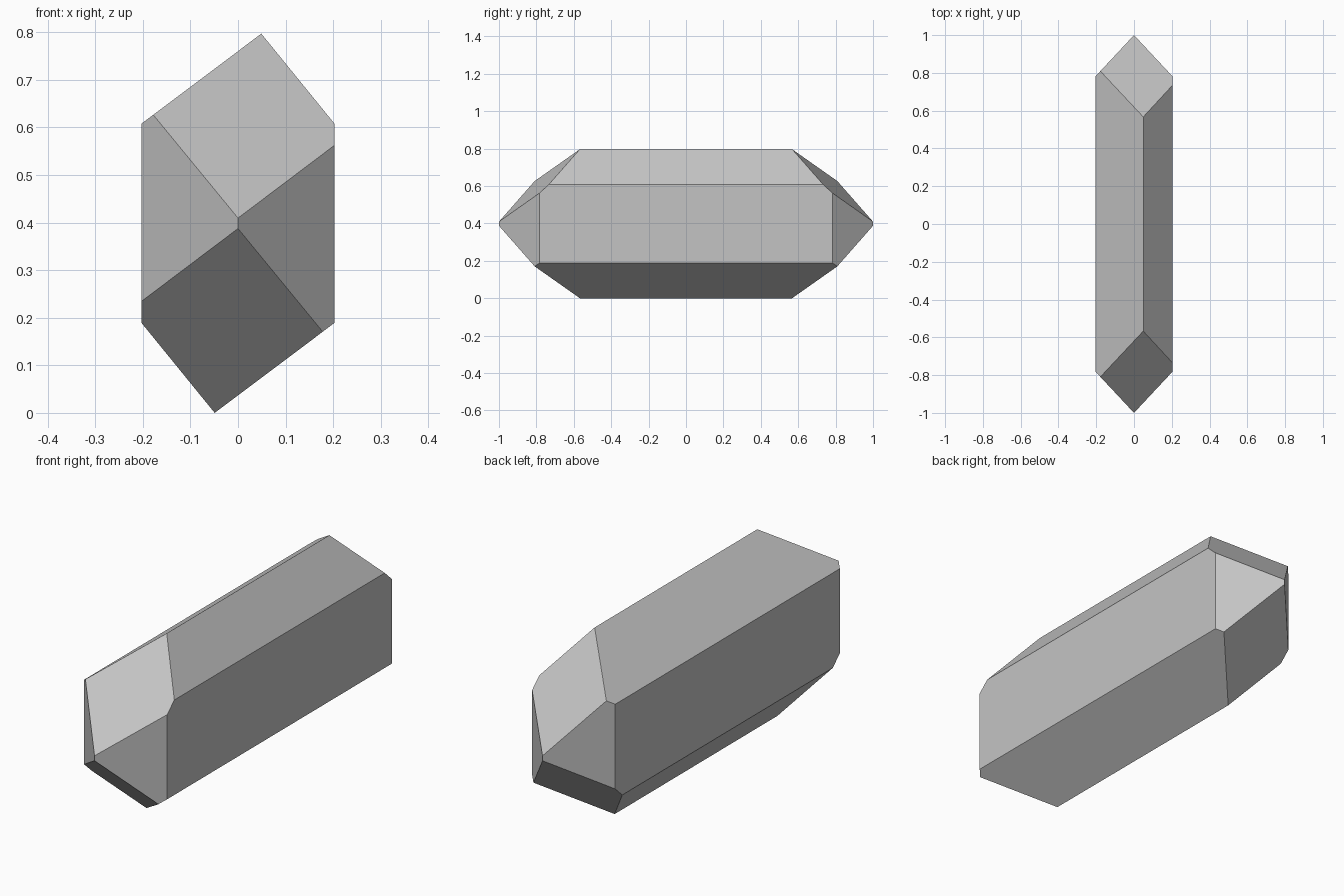
import bpy, bmesh
from mathutils import Vector

cube = bpy.data.objects.get("Cube")
if cube:
    bpy.data.objects.remove(cube, do_unlink=True)

HEIGHT = 0.797
WIDTH = 0.2027
TIP = 1.0


def turned(p):
    """Half turn about the long axis of the crystal."""
    return (-p[0], HEIGHT - p[1])


# Material
grey = bpy.data.materials.new("stone grey")
grey.use_nodes = True
colour = (0.55, 0.55, 0.55, 1)
grey.diffuse_color = colour
grey.node_tree.nodes["Principled BSDF"].inputs["Base Color"].default_value = colour

# Skewed six-sided prism along y
half = [(WIDTH, 0.189), (WIDTH, 0.608), (0.049, HEIGHT)]
profile = half + [turned(p) for p in half]
bm = bmesh.new()
base = bm.faces.new([bm.verts.new((x, -TIP, z)) for x, z in profile])
grown = bmesh.ops.extrude_face_region(bm, geom=[base], use_keep_orig=True)
moved = [v for v in grown["geom"] if isinstance(v, bmesh.types.BMVert)]
bmesh.ops.translate(bm, verts=moved, vec=(0, 2 * TIP, 0))

# Four slanted facets at each end, meeting in a short vertical ridge
RIDGE_TOP = 0.4095
roof = Vector((-0.177, 0.191, 0.217)).cross(Vector((0.049, 0.433, HEIGHT - RIDGE_TOP)))
if roof.z < 0:
    roof.negate()
side = Vector((0.217, -WIDTH, 0))
facets = [
    (RIDGE_TOP, roof),
    (HEIGHT - RIDGE_TOP, Vector((-roof.x, roof.y, -roof.z))),
    (RIDGE_TOP, side),
    (RIDGE_TOP, Vector((-side.x, side.y, 0))),
]
for end in (1, -1):
    for z, n in facets:
        cut = bmesh.ops.bisect_plane(
            bm, geom=bm.verts[:] + bm.edges[:] + bm.faces[:], dist=1e-5,
            plane_co=(0, -TIP * end, z), plane_no=(n.x, n.y * end, n.z),
            clear_outer=True)
        rim = [e for e in cut["geom_cut"] if isinstance(e, bmesh.types.BMEdge)]
        bmesh.ops.holes_fill(bm, edges=rim, sides=0)
bmesh.ops.remove_doubles(bm, verts=bm.verts[:], dist=1e-4)
bmesh.ops.recalc_face_normals(bm, faces=bm.faces[:])

mesh = bpy.data.meshes.new("crystal")
bm.to_mesh(mesh)
bm.free()
mesh.materials.append(grey)
crystal = bpy.data.objects.new("crystal", mesh)
bpy.context.scene.collection.objects.link(crystal)
